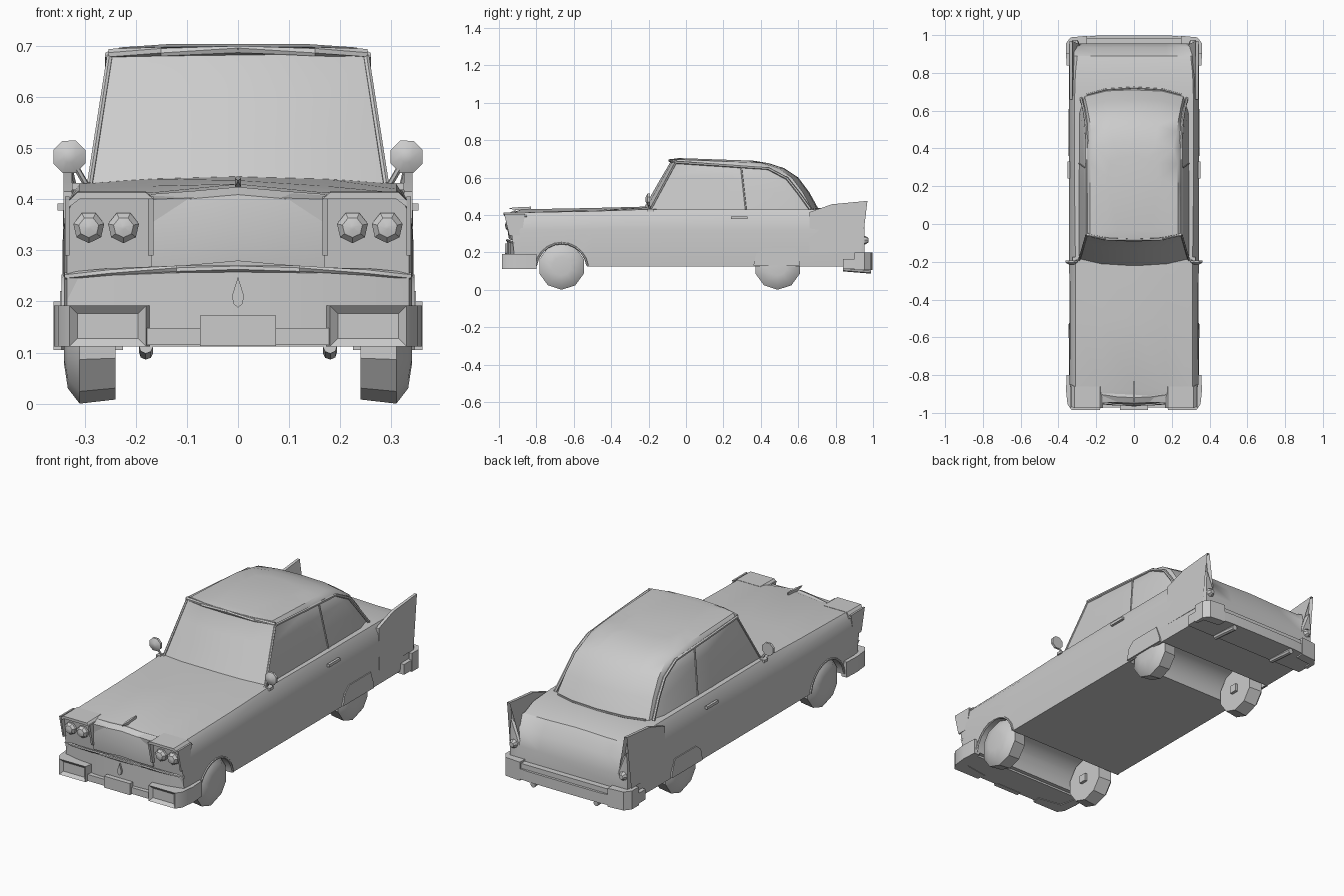
import bpy, bmesh, math
from mathutils import Vector

if "Cube" in bpy.data.objects:
    bpy.data.objects.remove(bpy.data.objects["Cube"])

grey = bpy.data.materials.new("plain grey")
grey.diffuse_color = (0.6, 0.6, 0.6, 1)
grey.use_nodes = True
grey.node_tree.nodes["Principled BSDF"].inputs["Base Color"].default_value = grey.diffuse_color


def build(name, verts, faces, mirror=False):
    """Mesh object from verts and faces, optionally with a copy across x = 0."""
    n = len(verts)
    if mirror:
        faces = faces + [[i + n for i in reversed(f)] for f in faces]
        verts = list(verts) + [(-v[0], v[1], v[2]) for v in verts]
    me = bpy.data.meshes.new(name)
    me.from_pydata([tuple(v) for v in verts], [], faces)
    bm = bmesh.new()
    bm.from_mesh(me)
    bmesh.ops.recalc_face_normals(bm, faces=bm.faces)
    bm.to_mesh(me)
    bm.free()
    me.materials.append(grey)
    ob = bpy.data.objects.new(name, me)
    bpy.context.collection.objects.link(ob)
    return ob


def loft(name, rings, mirror=False):
    """Skin closed rings of equal length and cap both ends."""
    n = len(rings[0])
    verts = [p for r in rings for p in r]
    faces = [list(range(n)), list(range(len(verts) - n, len(verts)))]
    for k in range(len(rings) - 1):
        for i in range(n):
            j = (i + 1) % n
            faces.append([k * n + i, k * n + j, (k + 1) * n + j, (k + 1) * n + i])
    return build(name, verts, faces, mirror)


def prism(name, pts, axis, a, b, mirror=False):
    """Extrude a 2D outline along an axis from a to b."""
    place = {'x': lambda p, t: (t, p[0], p[1]),
             'y': lambda p, t: (p[0], t, p[1]),
             'z': lambda p, t: (p[0], p[1], t)}[axis]
    return loft(name, [[place(p, t) for p in pts] for t in (a, b)], mirror)


def box(name, x, y, z, mirror=False):
    return prism(name, [(x[0], y[0]), (x[1], y[0]), (x[1], y[1]), (x[0], y[1])], 'z', *z, mirror)


def tube(name, path, r, sides=6, mirror=True):
    path = [Vector(p) for p in path]
    rings = []
    for i, p in enumerate(path):
        d = (path[min(i + 1, len(path) - 1)] - path[max(i - 1, 0)]).normalized()
        u = d.cross(Vector((1, 0.1, 0.05))).normalized()
        v = d.cross(u)
        rings.append([p + r * (math.cos(t) * u + math.sin(t) * v)
                      for t in [2 * math.pi * k / sides for k in range(sides)]])
    return loft(name, rings, mirror)


def lathe(name, c, steps, axis, sides, mirror=True, turn=0.0):
    """Rings of (offset along axis, radius) around centre c; axis x or y."""
    rings = []
    for o, r in steps:
        ring = []
        for k in range(sides):
            t = 2 * math.pi * k / sides - math.pi / 2 + turn
            a, b = r * math.cos(t), r * math.sin(t)
            ring.append((c[0] + o, c[1] + a, c[2] + b) if axis == 'x'
                        else (c[0] + a, c[1] + o, c[2] + b))
        rings.append(ring)
    return loft(name, rings, mirror)


def inset(ob, sign, thick, depth):
    """Sink the faces that look along sign * y."""
    bm = bmesh.new()
    bm.from_mesh(ob.data)
    for f in [f for f in bm.faces if f.normal.y * sign > 0.9]:
        bmesh.ops.inset_region(bm, faces=[f], thickness=thick, depth=0)
        bmesh.ops.translate(bm, verts=f.verts, vec=(0, -sign * depth, 0))
    bm.to_mesh(ob.data)
    bm.free()


def whole(half):
    """Complete a half ring that starts and ends on x = 0."""
    return half + [(-x, y, z) for x, y, z in reversed(half[1:-1])]


# Lower body
def section(y, w, sx, zs, z17, z0, shear=0):
    half = [(0, .125), (w - .005, .125), (w, .2), (w, .32), (w - .006, .385),
            (sx, zs), (.17, z17), (0, z0)]
    return whole([(x, y + shear * (.41 - z), z) for x, z in half])


body = loft("body", [section(*s) for s in [
    (-.945, .335, .31, .408, .40, .405, .12), (-.88, .34, .31, .413, .413, .43),
    (-.5, .342, .31, .42, .426, .437), (-.2, .343, .31, .43, .44, .445),
    (.2, .343, .315, .43, .43, .43), (.65, .343, .315, .43, .43, .43),
    (.8, .342, .31, .424, .425, .43), (.89, .34, .3, .40, .40, .405),
    (.935, .338, .29, .34, .335, .34), (.955, .335, .28, .26, .26, .26)]])

# Wheel wells: open arches in front, skirted at the rear
for y, half_w, r in ((-.665, .5, .137), (.49, .33, .13)):
    cut = lathe("well_cutter", (0, y, .11), [(-half_w, r), (half_w, r)], 'x', 24, False)
    cut.hide_render = True
    m = body.modifiers.new("well", 'BOOLEAN')
    m.operation, m.object, m.solver = 'DIFFERENCE', cut, 'EXACT'
    bpy.context.view_layer.objects.active = body
    bpy.ops.object.modifier_apply(modifier=m.name)
    bpy.data.objects.remove(cut)

# Front arch lip and rear wheel skirt
tube("arch_lip", [(.34, -.665 + .139 * math.cos(t), .11 + .139 * math.sin(t))
                  for t in [math.radians(8 + 16.4 * k) for k in range(11)]], .006)
prism("rear_skirt", [(.36, .13), (.375, .19), (.41, .22), (.585, .22), (.61, .15), (.61, .13)],
      'x', .335, .348, True)


# Cabin: plan rings stacked from belt line to roof
def cabin_ring(zf, zr, yf, bow, x, yr):
    half = [(0, yf), (x * .6, yf + bow * .3), (x, yf + bow), (x, .2), (x * .99, yr - .12),
            (x * .9, yr - .035), (x * .5, yr - .006), (0, yr)]
    return whole([(px, py, zf + (zr - zf) * (py - yf) / (yr - yf)) for px, py in half])


loft("cabin", [cabin_ring(*r) for r in [
    (.42, .42, -.235, .045, .292, .715), (.52, .52, -.178, .04, .277, .66),
    (.6, .6, -.132, .035, .264, .60), (.68, .65, -.085, .03, .252, .525),
    (.698, .677, -.08, .025, .232, .44), (.704, .69, -.04, .02, .14, .36)]])

# Roof edge, pillars, window trim
tube("roof_gutter", [(.28, .665, .43), (.264, .6, .52), (.255, .54, .595), (.249, .44, .648),
                     (.253, .2, .665), (.253, -.055, .682)], .008)
tube("front_pillar", [(.29, -.19, .43), (.251, -.055, .68)], .006)
tube("door_pillar", [(.291, .32, .43), (.256, .295, .655)], .004)
tube("roof_visor", [(.252, -.055, .686), (.15, -.077, .689), (0, -.086, .691)], .009)
tube("rear_window_trim", [(0, .722, .432), (.15, .712, .432), (.25, .685, .432)], .005)

# Tail fins with sunken lamp panels
fin = loft("tail_fin", [[(xo, y + .1 * (z - .475) * k, z) for xo, z in
                         ((.344, .2), (.341, zt), (xt, zt), (xi, .21))]
                        for y, zt, xt, xi, k in ((.66, .415, .325, .31, 0), (.78, .457, .325, .295, 0),
                                                 (.97, .475, .327, .265, 1.2))], True)
inset(fin, 1, .009, .02)
lathe("tail_lamp", (.312, .93, .265), [(0, .022), (.03, .022), (.045, .012)], 'y', 8)

# Nose, grille pan and grille badge drop
loft("hood_nose", [[(x, y + dy, z + dz) for y, z in
                    ((-.86, .40), (-.915, .41), (-.945, .395), (-.953, .33), (-.945, .265), (-.86, .265))]
                   for x, dy, dz in ((-.17, .012, 0), (-.09, 0, .006), (0, -.004, .014),
                                     (.09, 0, .006), (.17, .012, 0))])
pan = [(.338, -.86), (.335, -.92), (.25, -.94), (.12, -.952), (0, -.957)]
prism("grille_pan", pan + [(-x, y) for x, y in reversed(pan[:-1])], 'z', .13, .258)
tube("grille_lip", [(.338, -.92, .25), (.25, -.94, .258), (.12, -.953, .263), (0, -.957, .264)], .007)
prism("grille_drop", [(0, .248), (.012, .21), (.008, .194), (0, .188), (-.008, .194), (-.012, .21)],
      'y', -.967, -.95)

# Headlight hoods and twin lamps
loft("lamp_hood_top", [[(.165, y, z), (.18, y, z + .013), (.315, y, z + .013), (.338, y + .01, z - .01),
                        (.33, y + .01, z - .015), (.31, y, z)]
                       for y, z in ((-.975, .4), (-.86, .402))], True)
for nm, x0, x1 in (("lamp_hood_inner", .165, .176), ("lamp_hood_outer", .33, .339)):
    loft(nm, [[(x, -.972, .405), (x, -.945, .29), (x, -.88, .29), (x, -.86, .405)]
              for x in (x0, x1)], True)
for nm, x in (("outer_headlight", .292), ("inner_headlight", .224)):
    lathe(nm, (x, -.925, .345), [(0, .031), (-.025, .031), (-.038, .02), (-.042, .004)], 'y', 7)

# Hood ornament
loft("hood_ornament", [[(-w, y, z - h), (w, y, z - h), (w, y, z + h), (-w, y, z + h)]
                       for y, w, h, z in ((-.945, .001, .002, .435), (-.9, .006, .008, .433),
                                          (-.83, .003, .007, .437))])

# Front bumper
pod = prism("front_bumper_pod", [(.172, -.94), (.18, -.985), (.33, -.985), (.352, -.955),
                                 (.36, -.88), (.356, -.8), (.325, -.8), (.3, -.92)],
            'z', .112, .192, True)
inset(pod, -1, .022, .014)
box("front_bumper_bar", (-.19, .19), (-.972, -.9), (.115, .148))
box("front_plate", (-.074, .074), (-.985, -.96), (.113, .172))
box("front_apron", (-.32, .32), (-.94, -.82), (.115, .14))

# Rear bumper and exhausts
rear = [(.358, .84), (.36, .95), (.335, .985), (.2, .997), (0, .998)]
prism("rear_bumper", rear + [(-x, y) for x, y in reversed(rear[:-1])], 'z', .112, .165)
prism("rear_bumper_end", [(.345, .9), (.361, .9), (.361, .955), (.336, .988), (.25, .996), (.25, .95), (.34, .94)],
      'z', .105, .2, True)
box("rear_bumper_rim", (-.26, .26), (.95, .985), (.16, .19))
tube("exhaust", [(.18, .84, .112), (.18, .99, .1)], .014, 8)

# Wheels with small hub blocks
for nm, y in (("front_wheel", -.665), ("rear_wheel", .49)):
    lathe(nm, (.24, y, .125), [(0, .117), (.07, .125), (.093, .095), (.1, .05)], 'x', 10)
    box(nm + "_hub", (.225, .245), (y - .02, y + .02), (.105, .145), True)

# Door handles and mirrors
box("door_handle", (.34, .353), (.24, .33), (.378, .392), True)
tube("mirror_stalk", [(.295, -.19, .425), (.33, -.21, .485)], .006)
lathe("mirror_head", (.33, -.205, .483), [(-.012, .012), (.0, .034), (.012, .034)], 'y', 8, turn=.39)
box("mirror_foot", (.29, .325), (-.205, -.175), (.418, .432), True)

# Smooth shading with sharp creases
for ob in bpy.context.scene.objects:
    ob.select_set(True)
bpy.context.view_layer.objects.active = body
bpy.ops.object.shade_smooth_by_angle(angle=math.radians(35))
